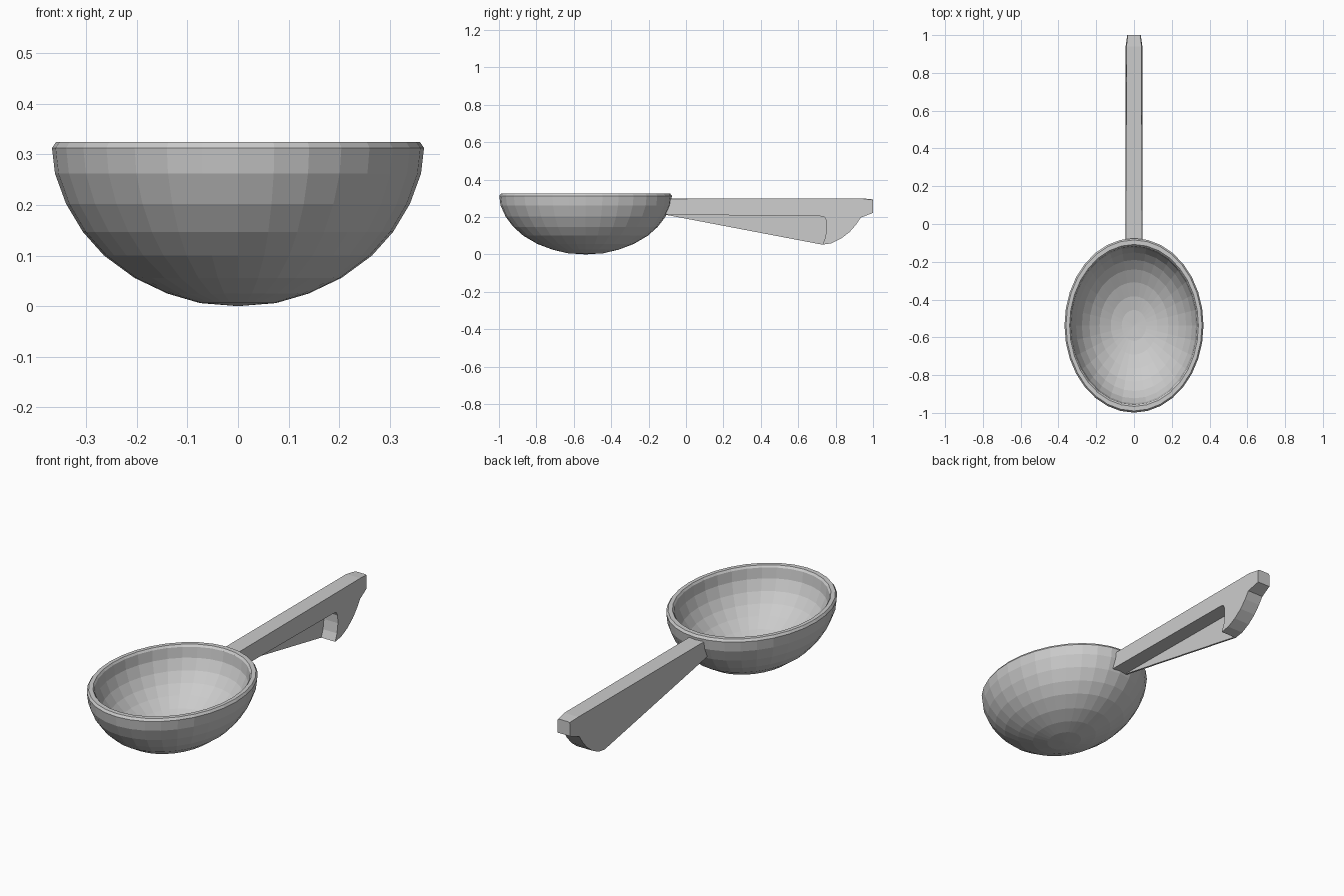
import bpy, bmesh, math

if "Cube" in bpy.data.objects:
    bpy.data.objects.remove(bpy.data.objects["Cube"])

W = 0.045   # half width of the handle


def finish(bm, name, smooth=None):
    bmesh.ops.recalc_face_normals(bm, faces=bm.faces[:])
    me = bpy.data.meshes.new(name)
    bm.to_mesh(me)
    bm.free()
    ob = bpy.data.objects.new(name, me)
    bpy.context.collection.objects.link(ob)
    return ob


def prism(profile, x0, x1):
    """Extrude a (y, z) outline along x."""
    bm = bmesh.new()
    a = [bm.verts.new((x0, y, z)) for y, z in profile]
    b = [bm.verts.new((x1, y, z)) for y, z in profile]
    bm.faces.new(a)
    bm.faces.new(b[::-1])
    n = len(a)
    for i in range(n):
        j = (i + 1) % n
        bm.faces.new((a[i], b[i], b[j], a[j]))
    return bm


# Bowl: closed oval shell, outer profile then rim then inner profile (x radius, z)
outer = [(0.075, 0.006), (0.14, 0.025), (0.205, 0.056), (0.265, 0.1),
         (0.307, 0.147), (0.34, 0.202), (0.362, 0.262), (0.368, 0.313), (0.36, 0.325)]
inner = [(0.341, 0.325), (0.334, 0.315), (0.328, 0.262), (0.307, 0.208),
         (0.276, 0.16), (0.236, 0.118), (0.182, 0.079), (0.123, 0.052), (0.065, 0.038)]
SEG = 32
bm = bmesh.new()
rings = []
for r, z in outer + inner:
    ry = r * 1.11 + 0.053 * min(1, r / 0.36)
    rings.append([bm.verts.new((r * math.cos(2 * math.pi * i / SEG),
                                -0.537 + ry * math.sin(2 * math.pi * i / SEG), z))
                  for i in range(SEG)])
for lo, hi in zip(rings, rings[1:]):
    for i in range(SEG):
        j = (i + 1) % SEG
        bm.faces.new((lo[i], lo[j], hi[j], hi[i]))
for ring, z in ((rings[0], 0.0), (rings[-1], 0.034)):
    tip = bm.verts.new((0, -0.537, z))
    for i in range(SEG):
        bm.faces.new((ring[i], ring[(i + 1) % SEG], tip))
finish(bm, "bowl")

# Handle: straight bar ending in a downward hook
hook_in = [(0.72, 0.204), (0.74, 0.2), (0.75, 0.18), (0.752, 0.14), (0.745, 0.09), (0.73, 0.052)]
hook_out = [(0.78, 0.06), (0.83, 0.085), (0.875, 0.12), (0.91, 0.16), (0.935, 0.197)]
bar = [(-0.115, 0.3), (-0.115, 0.213)] + hook_in + hook_out + [(1.0, 0.222), (1.0, 0.294), (0.94, 0.3)]
bm = prism(bar, -W, W)
for v in bm.verts:
    if v.co.y > 0.99:
        v.co.x *= 0.8
top = [e for e in bm.edges if all(v.co.z > 0.29 for v in e.verts)
       and abs(e.verts[0].co.y - e.verts[1].co.y) > 0.03]
bmesh.ops.bevel(bm, geom=top, offset=0.009, segments=2, profile=0.5, affect='EDGES')
finish(bm, "handle")

# Thin web closing the left side between bar and hook
web = [(-0.115, 0.213)] + hook_in
finish(prism(web, -W, -W + 0.01), "handle_web")
